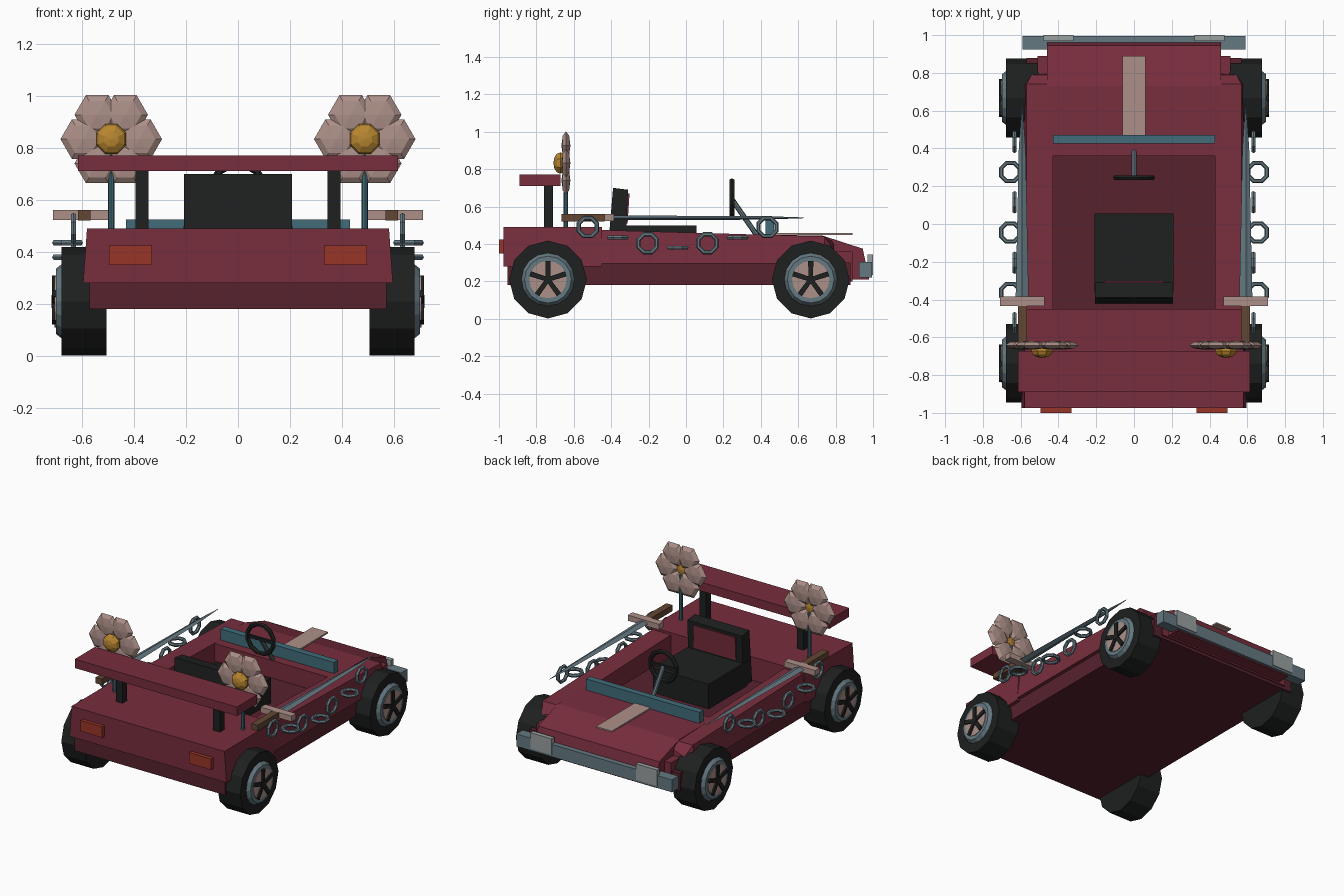
import bpy, bmesh, math
from mathutils import Vector, Matrix

if "Cube" in bpy.data.objects:
    bpy.data.objects.remove(bpy.data.objects["Cube"])


def mat(name, r, g, b):
    m = bpy.data.materials.new(name)
    m.diffuse_color = (r, g, b, 1)
    m.use_nodes = True
    m.node_tree.nodes["Principled BSDF"].inputs["Base Color"].default_value = m.diffuse_color
    return m


MAROON = mat("maroon", .188, .027, .048)
DARK = mat("dark_maroon", .095, .016, .027)
BLACK = mat("black", .013, .014, .014)
PINK = mat("pale_pink", .42, .28, .25)
TEAL = mat("teal", .052, .15, .19)
STEEL = mat("steel", .13, .19, .22)
GOLD = mat("gold", .48, .24, .03)
ORANGE = mat("orange_red", .31, .036, .02)
BROWN = mat("brown", .125, .062, .033)
LAMP = mat("lamp_grey", .32, .35, .35)


def finish(name, bm, material):
    bmesh.ops.recalc_face_normals(bm, faces=bm.faces)
    me = bpy.data.meshes.new(name)
    bm.to_mesh(me)
    bm.free()
    me.materials.append(material)
    ob = bpy.data.objects.new(name, me)
    bpy.context.collection.objects.link(ob)
    return ob


def loft(name, rings, material):
    """Closed skin through rings of equal point count."""
    bm = bmesh.new()
    vs = [[bm.verts.new(p) for p in ring] for ring in rings]
    n = len(vs[0])
    for a, b in zip(vs, vs[1:]):
        for i in range(n):
            j = (i + 1) % n
            bm.faces.new((a[i], a[j], b[j], b[i]))
    bm.faces.new(vs[0])
    bm.faces.new(vs[-1])
    return finish(name, bm, material)


def prism_x(name, yz, x0, x1, material):
    return loft(name, [[(x, y, z) for y, z in yz] for x in (x0, x1)], material)


def box(name, x, y, z, material):
    return prism_x(name, [(y[0], z[0]), (y[1], z[0]), (y[1], z[1]), (y[0], z[1])],
                   x[0], x[1], material)


def rod(name, a, b, r0, r1, segs, material):
    a, b = Vector(a), Vector(b)
    d = b - a
    bm = bmesh.new()
    m = Matrix.Translation((a + b) / 2) @ d.to_track_quat('Z', 'Y').to_matrix().to_4x4()
    bmesh.ops.create_cone(bm, cap_ends=True, segments=segs, radius1=r0, radius2=r1,
                          depth=d.length, matrix=m)
    return finish(name, bm, material)


def ball(name, loc, scale, u, v, material):
    # pole axis points along y
    m = (Matrix.Translation(loc) @ Matrix.Diagonal((*scale, 1))
         @ Matrix.Rotation(math.pi / 2, 4, 'X') @ Matrix.Rotation(math.pi / u if u == 8 else math.pi / 2, 4, 'Z'))
    bm = bmesh.new()
    bmesh.ops.create_uvsphere(bm, u_segments=u, v_segments=v, radius=1, matrix=m)
    return finish(name, bm, material)


def ring(name, loc, R, r, axis, segs, material):
    ob_rot = {'X': Matrix.Rotation(math.pi / 2, 4, 'Y'),
              'Y': Matrix.Rotation(math.pi / 2, 4, 'X'), 'Z': Matrix()}[axis]
    m = Matrix.Translation(loc) @ ob_rot
    bm = bmesh.new()
    g = []
    for i in range(segs):
        a = 2 * math.pi * (i + .5) / segs
        g.append([bm.verts.new(m @ Vector(((R + r * math.cos(t)) * math.cos(a),
                                           (R + r * math.cos(t)) * math.sin(a), r * math.sin(t))))
                  for t in [k * math.pi / 3 for k in range(6)]])
    for i in range(segs):
        a, b = g[i], g[(i + 1) % segs]
        for k in range(6):
            l = (k + 1) % 6
            bm.faces.new((a[k], a[l], b[l], b[k]))
    return finish(name, bm, material)


# chassis, cockpit floor and hull panels
box("chassis", (-.57, .57), (-.955, .88), (.18, .30), DARK)
box("cockpit_floor", (-.44, .44), (-.46, .38), (.29, .33), DARK)
loft("rear_deck", [[(-.595, y, .28), (.595, y, .28), (.58, y, .49), (-.58, y, .49)]
                   for y in (-.975, -.45)], MAROON)
prism_x("hood", [(.36, .29), (.36, .45), (.73, .445), (.945, .375), (.98, .21), (.87, .21)],
        -.46, .46, MAROON)
box("nose_base", (-.51, .51), (.6, .89), (.2, .36), MAROON)
box("hood_stripe", (-.06, .06), (.47, .89), (.448, .458), PINK)
box("dashboard", (-.43, .43), (.425, .47), (.44, .525), TEAL)
box("front_bumper", (-.59, .59), (.925, .995), (.22, .305), STEEL)

# seat with red cushion panel
box("seat_base", (-.21, .21), (-.36, .055), (.33, .50), BLACK)
prism_x("seat_back", [(-.42, .34), (-.325, .34), (-.31, .69), (-.39, .70)], -.207, .207, BLACK)
prism_x("seat_panel", [(-.33, .51), (-.312, .51), (-.302, .67), (-.32, .67)], -.16, .16, MAROON)

# steering wheel
ring("steering_wheel", (0, .245, .64), .1, .015, 'Y', 12, BLACK)
rod("steering_column", (0, .245, .64), (0, .39, .43), .014, .014, 8, STEEL)
box("steering_spoke", (-.1, .1), (.237, .253), (.63, .65), BLACK)

# rear wing
box("rear_wing", (-.615, .615), (-.89, -.672), (.71, .771), MAROON)

for s, side in ((-1, "left"), (1, "right")):
    def sx(a, b):
        return (s * a, s * b)

    # side panels and sloped fender tips
    loft("side_panel_" + side,
         [[(s * .43, y, .295), (s * .595, y, .295), (s * .57, y, zt), (s * .43, y, zt)]
          for y, zt in ((-.46, .475), (.74, .44))]
         + [[(s * .43, .8, .295), (s * .56, .8, .295), (s * .54, .79, .37), (s * .43, .79, .41)]],
         MAROON)
    box("wing_post_" + side, sx(.344, .394), (-.76, -.71), (.48, .72), BLACK)
    box("tail_light_" + side, sx(.33, .495), (-1.0, -.97), (.35, .425), ORANGE)
    box("headlight_" + side, sx(.32, .48), (.97, 1.0), (.235, .345), LAMP)

    # wheels
    for y, end in ((-.738, "rear"), (.667, "front")):
        tag = end + "_" + side
        c = Vector((0, y, .21))

        def disc(name, x0, x1, r0, r1, n, m):
            rod(name + "_" + tag, c + Vector((s * x0, 0, 0)), c + Vector((s * x1, 0, 0)), r0, r1, n, m)

        disc("tyre", .505, .678, .208, .208, 12, BLACK)
        disc("rim", .67, .7, .148, .125, 16, STEEL)
        disc("hubcap", .69, .704, .1, .1, 16, PINK)
        disc("hub", .69, .716, .025, .025, 8, BLACK)
        for k in range(5):
            a = 2 * math.pi * k / 5
            u, v = Vector((0, math.sin(a), math.cos(a))), Vector((0, math.cos(a), -math.sin(a)))
            loft("spoke_" + tag, [[c + u * p + v * q + Vector((x * s, 0, 0))
                                   for p, q in ((0, -.012), (.1, -.014), (.1, .014), (0, .012))]
                                  for x in (.695, .714)], BLACK)

    # flower lamps on stems
    fx, fz = s * .487, .833
    rod("flower_stem_" + side, (fx, -.642, .48), (fx, -.642, .8), .012, .012, 8, TEAL)
    for k in range(6):
        a = k * math.pi / 3
        ball("petal_" + side, (fx + .108 * math.cos(a), -.642, fz + .108 * math.sin(a)),
             (.087, .024, .087), 6, 4, PINK)
    ball("flower_center_" + side, (fx, -.672, fz), (.062, .037, .062), 8, 6, GOLD)

    # swords along the sides
    bx = s * .592
    loft("sword_blade_" + side,
         [[(bx - w, y, .54), (bx, y, .54 - h), (bx + w, y, .54), (bx, y, .54 + h)]
          for y, w, h in ((-.41, .035, .012), (.4, .018, .01), (.63, .002, .002))], STEEL)
    box("sword_guard_" + side, sx(.475, .71), (-.435, -.385), (.522, .56), PINK)
    box("sword_grip_" + side, sx(.567, .615), (-.665, -.435), (.52, .56), BROWN)

    # hanging chain of alternating links
    for i in range(7):
        y = -.525 + i * .16
        z = .38 + .11 * ((i - 3) / 3) ** 2
        if i % 2 == 0:
            ring("chain_link_" + side, (s * .632, y, z + (.012 if i in (2, 4) else 0)),
                 .052, .012, 'X', 8, STEEL)
        else:
            ring("chain_link_" + side, (s * .655, y, z + (.006 if i != 3 else 0)),
                 .052, .012, 'Z', 8, STEEL)
